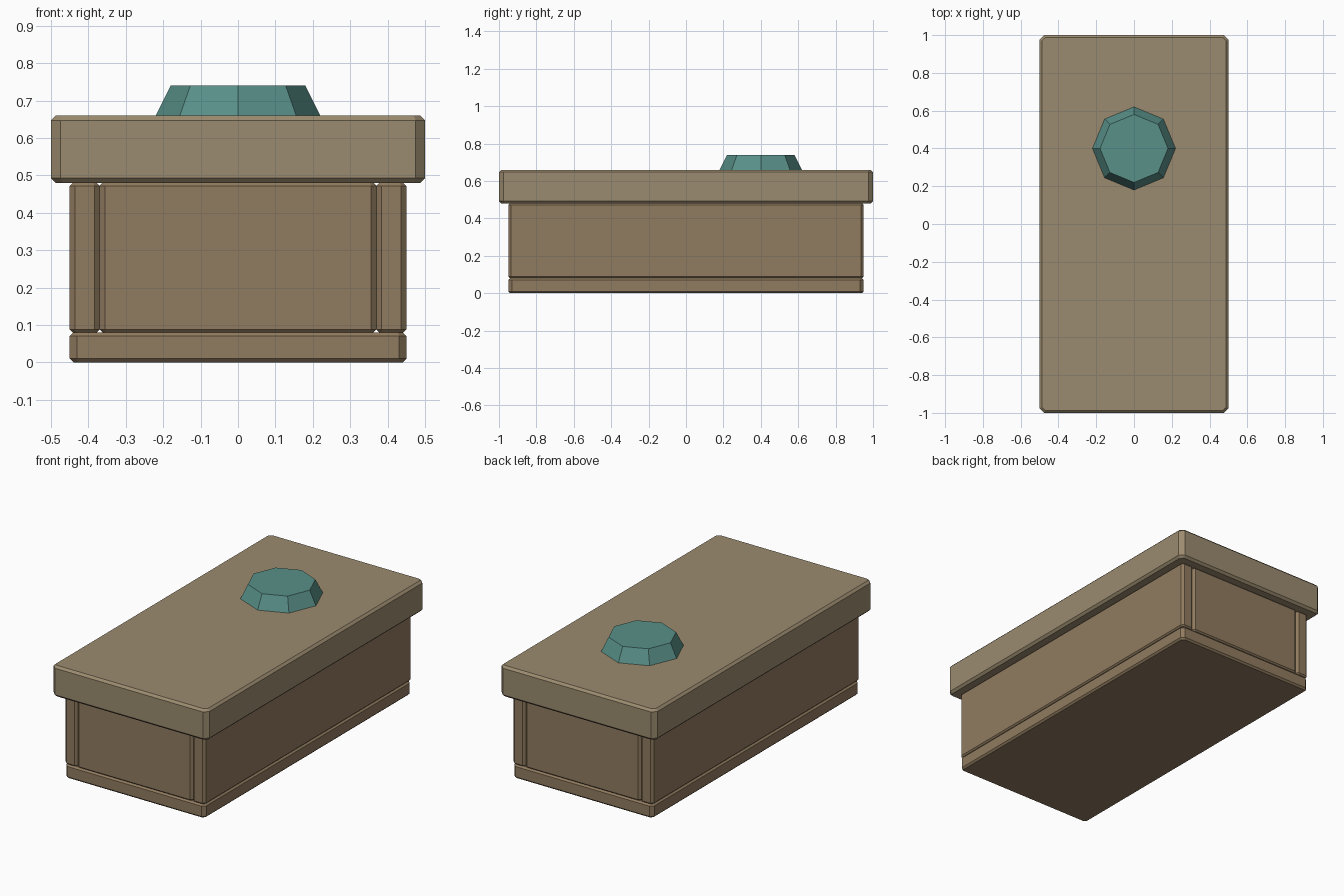
import bpy, bmesh
from mathutils import Matrix

if "Cube" in bpy.data.objects:
    bpy.data.objects.remove(bpy.data.objects["Cube"])


def material(name, rgb):
    m = bpy.data.materials.new(name)
    m.diffuse_color = (*rgb, 1)
    m.use_nodes = True
    m.node_tree.nodes["Principled BSDF"].inputs["Base Color"].default_value = m.diffuse_color
    return m


def add_object(name, bm, mat):
    bmesh.ops.recalc_face_normals(bm, faces=bm.faces)
    me = bpy.data.meshes.new(name)
    bm.to_mesh(me)
    bm.free()
    me.materials.append(mat)
    ob = bpy.data.objects.new(name, me)
    bpy.context.collection.objects.link(ob)
    return ob


def chamfered_block(name, x, y, z, upright, rim, mat):
    """Block spanning x, y, z ranges; upright corners cut wider than the rims."""
    bm = bmesh.new()
    size = [b - a for a, b in (x, y, z)]
    mid = [(a + b) / 2 for a, b in (x, y, z)]
    bmesh.ops.create_cube(bm, size=1, matrix=Matrix.Translation(mid) @ Matrix.Diagonal((*size, 1)))

    def is_upright(e):
        return abs(e.verts[0].co.z - e.verts[1].co.z) > 1e-4

    bmesh.ops.bevel(bm, geom=[e for e in bm.edges if is_upright(e)],
                    offset=upright, segments=1, affect='EDGES')
    bmesh.ops.bevel(bm, geom=[e for e in bm.edges if not is_upright(e)],
                    offset=rim, segments=1, affect='EDGES')
    return add_object(name, bm, mat)


body = material("body_stone", (0.285, 0.20, 0.115))
top = material("lid_stone", (0.33, 0.26, 0.16))
teal = material("teal_stone", (0.10, 0.28, 0.25))

# Base slab and overhanging lid
chamfered_block("base_slab", (-0.45, 0.45), (-0.95, 0.95), (0, 0.08), 0.019, 0.01, body)
chamfered_block("lid", (-0.5, 0.5), (-1, 1), (0.48, 0.66), 0.025, 0.013, top)

# Hollow box: long side walls with end walls fitted between them
for s, side, end in ((-1, "left", "front"), (1, "right", "back")):
    chamfered_block(side + "_wall", sorted((s * 0.37, s * 0.45)), (-0.95, 0.95),
                    (0.08, 0.48), 0.014, 0.008, body)
    chamfered_block(end + "_wall", (-0.37, 0.37), sorted((s * 0.87, s * 0.95)),
                    (0.08, 0.48), 0.014, 0.008, body)

# Eight-sided tapered boss on the lid
bm = bmesh.new()
bmesh.ops.create_cone(bm, cap_ends=True, segments=8, radius1=0.22, radius2=0.18, depth=0.08,
                      matrix=Matrix.Translation((0, 0.4, 0.70)))
add_object("lid_boss", bm, teal)
